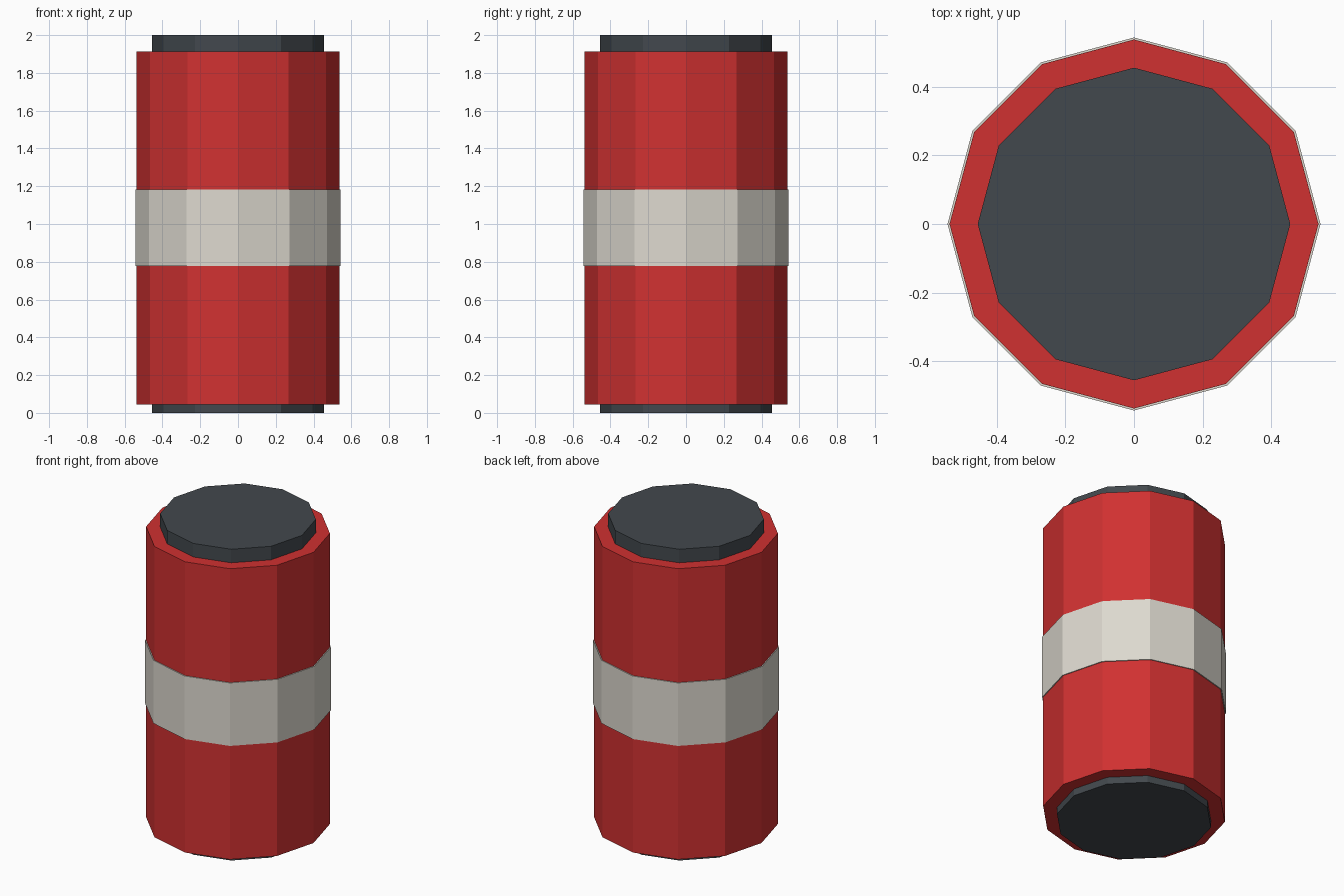
import bpy

if "Cube" in bpy.data.objects:
    bpy.data.objects.remove(bpy.data.objects["Cube"])


def srgb(h):
    out = []
    for i in (0, 2, 4):
        c = int(h[i:i + 2], 16) / 255
        out.append(c / 12.92 if c <= 0.04045 else ((c + 0.055) / 1.055) ** 2.4)
    return (*out, 1.0)


def material(name, h):
    m = bpy.data.materials.new(name)
    m.diffuse_color = srgb(h)
    m.use_nodes = True
    m.node_tree.nodes["Principled BSDF"].inputs["Base Color"].default_value = m.diffuse_color
    return m


red = material("red", "D03131")
cream = material("cream", "DDD9CF")
charcoal = material("charcoal", "42484D")


# Flat-shaded 12-sided drum with a corner on the +x axis
def drum(name, radius, z0, z1, mat):
    bpy.ops.mesh.primitive_cylinder_add(vertices=12, radius=radius, depth=z1 - z0,
                                        location=(0, 0, (z0 + z1) / 2))
    ob = bpy.context.object
    ob.name = name
    ob.data.materials.append(mat)


drum("body", 0.537, 0.045, 1.913, red)
drum("middle_band", 0.543, 0.777, 1.182, cream)
# End caps, slightly sunk into the body
drum("bottom_cap", 0.455, 0.0, 0.10, charcoal)
drum("top_cap", 0.455, 1.86, 2.0, charcoal)
